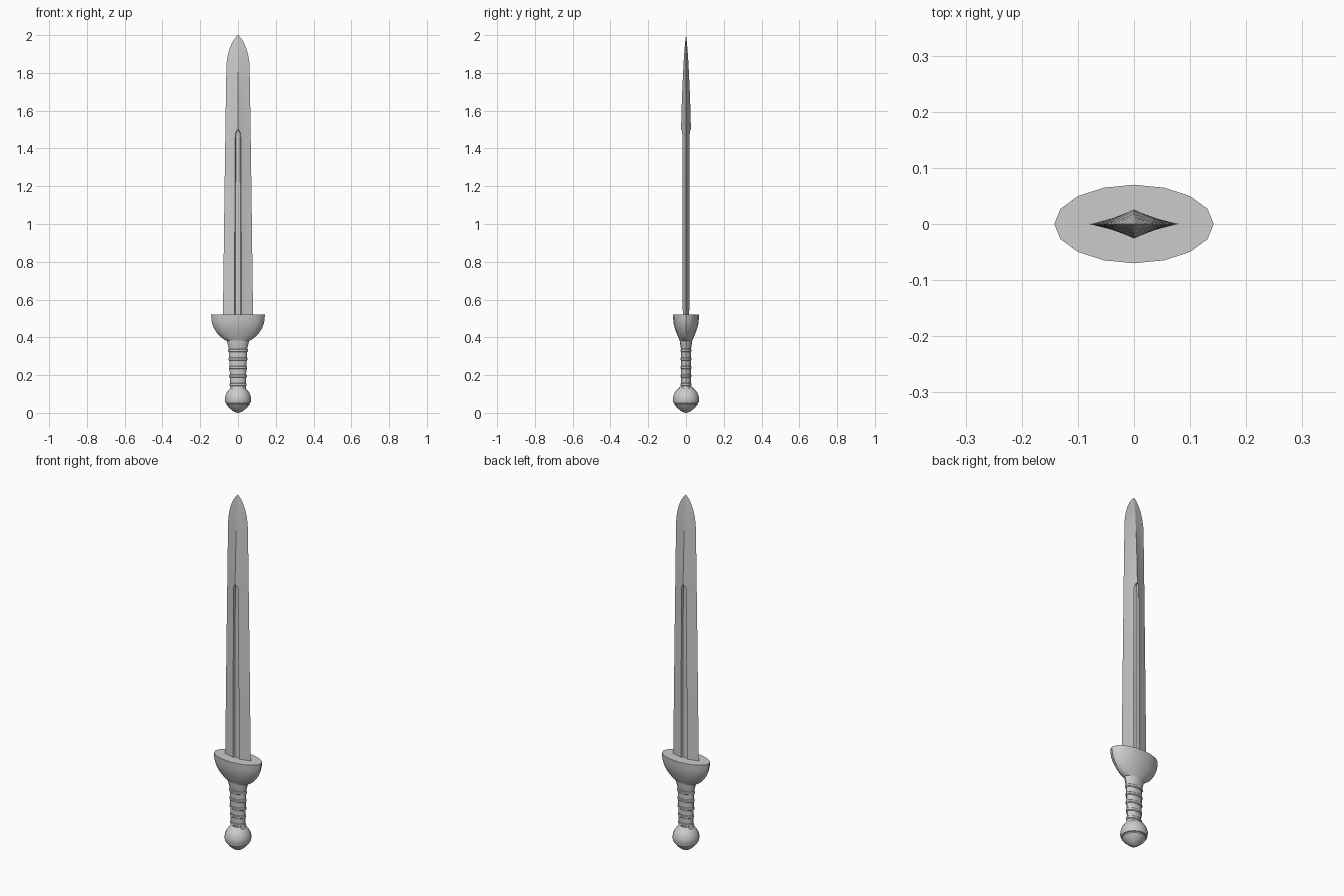
import bpy, bmesh, math


def loft(name, rings, angle=35):
    """Skin closed rings of equal length, cap both ends."""
    bm = bmesh.new()
    vr = [[bm.verts.new(p) for p in ring] for ring in rings]
    n = len(vr[0])
    for a, b in zip(vr, vr[1:]):
        for i in range(n):
            j = (i + 1) % n
            bm.faces.new((a[i], a[j], b[j], b[i]))
    bm.faces.new(vr[0])
    bm.faces.new(vr[-1])
    bmesh.ops.remove_doubles(bm, verts=bm.verts, dist=0.00005)
    bmesh.ops.recalc_face_normals(bm, faces=bm.faces)
    me = bpy.data.meshes.new(name)
    bm.to_mesh(me)
    bm.free()
    ob = bpy.data.objects.new(name, me)
    bpy.context.collection.objects.link(ob)
    bpy.ops.object.select_all(action='DESELECT')
    ob.select_set(True)
    bpy.context.view_layer.objects.active = ob
    bpy.ops.object.shade_smooth_by_angle(angle=math.radians(angle))
    return ob


def ellipse(rx, ry, z, n=16):
    return [(rx * math.cos(2 * math.pi * i / n), ry * math.sin(2 * math.pi * i / n), z)
            for i in range(n)]


# Pommel: ball with a grooved lower cap
pommel = [(0.002, 0.006), (0.02, 0.009), (0.037, 0.018), (0.05, 0.03), (0.061, 0.044),
          (0.061, 0.05), (0.066, 0.052), (0.07, 0.07), (0.068, 0.085), (0.062, 0.103),
          (0.05, 0.121), (0.037, 0.132), (0.032, 0.139)]
pommel[0] = (0.002, 0.0)
pommel[1] = (0.02, 0.005)
loft("pommel", [ellipse(r, r, z) for r, z in pommel])

# Grip: oval handle with raised bands
rings = [ellipse(0.044, 0.029, 0.125)]
for k in range(5):
    z = 0.15 + 0.045 * k
    w = 0.041 + 0.0018 * k
    for dz, e in ((-0.008, 0), (-0.005, 0.004), (0.005, 0.004), (0.008, 0)):
        rings.append(ellipse(w + e, 0.026 + e * 0.7, z + dz))
rings += [ellipse(0.052, 0.029, 0.352), ellipse(0.055, 0.031, 0.366),
          ellipse(0.059, 0.033, 0.38), ellipse(0.06, 0.034, 0.395)]
loft("grip", rings)

# Guard: oval half bowl with a flat top
guard = [(0.055, 0.031, 0.378), (0.075, 0.036, 0.39), (0.095, 0.043, 0.405),
         (0.113, 0.051, 0.425), (0.127, 0.059, 0.447), (0.136, 0.065, 0.47),
         (0.141, 0.068, 0.495), (0.142, 0.07, 0.52)]
loft("guard", [ellipse(*g) for g in guard])

# Blade stations: height, half width, ridge half thickness, fuller half width, fuller depth
stations = [(0.50, 0.080, 0.024, 0.019, 0.6), (0.80, 0.076, 0.025, 0.018, 0.6),
            (1.20, 0.071, 0.026, 0.016, 0.6), (1.47, 0.067, 0.026, 0.0145, 0.6),
            (1.485, 0.067, 0.026, 0.012, 0.6), (1.495, 0.067, 0.026, 0.007, 0.5),
            (1.50, 0.067, 0.026, 0.003, 0), (1.61, 0.065, 0.0235, 0.003, 0),
            (1.75, 0.063, 0.018, 0.003, 0), (1.85, 0.0605, 0.013, 0.003, 0),
            (1.89, 0.055, 0.0105, 0.003, 0), (1.93, 0.044, 0.0075, 0.003, 0),
            (1.96, 0.031, 0.005, 0.002, 0), (1.985, 0.015, 0.002, 0.001, 0),
            (2.0, 0.001, 0.0003, 0.0002, 0)]


def blade_section(z, w, t, f, depth):
    def skin(x):
        return t * (1 - x / w) ** 1.25
    half = [(w, 0), (0.52 * w, skin(0.52 * w)), (f, skin(f)),
            (0.75 * f, skin(0.75 * f) * (1 - depth)), (0, skin(0) * (1 - depth * 1.1))]
    top = half + [(-x, y) for x, y in reversed(half[:-1])]
    pts = top + [(x, -y) for x, y in reversed(top[1:-1])]
    return [(x, y, z) for x, y in pts]


loft("blade", [blade_section(*s) for s in stations], 25)
